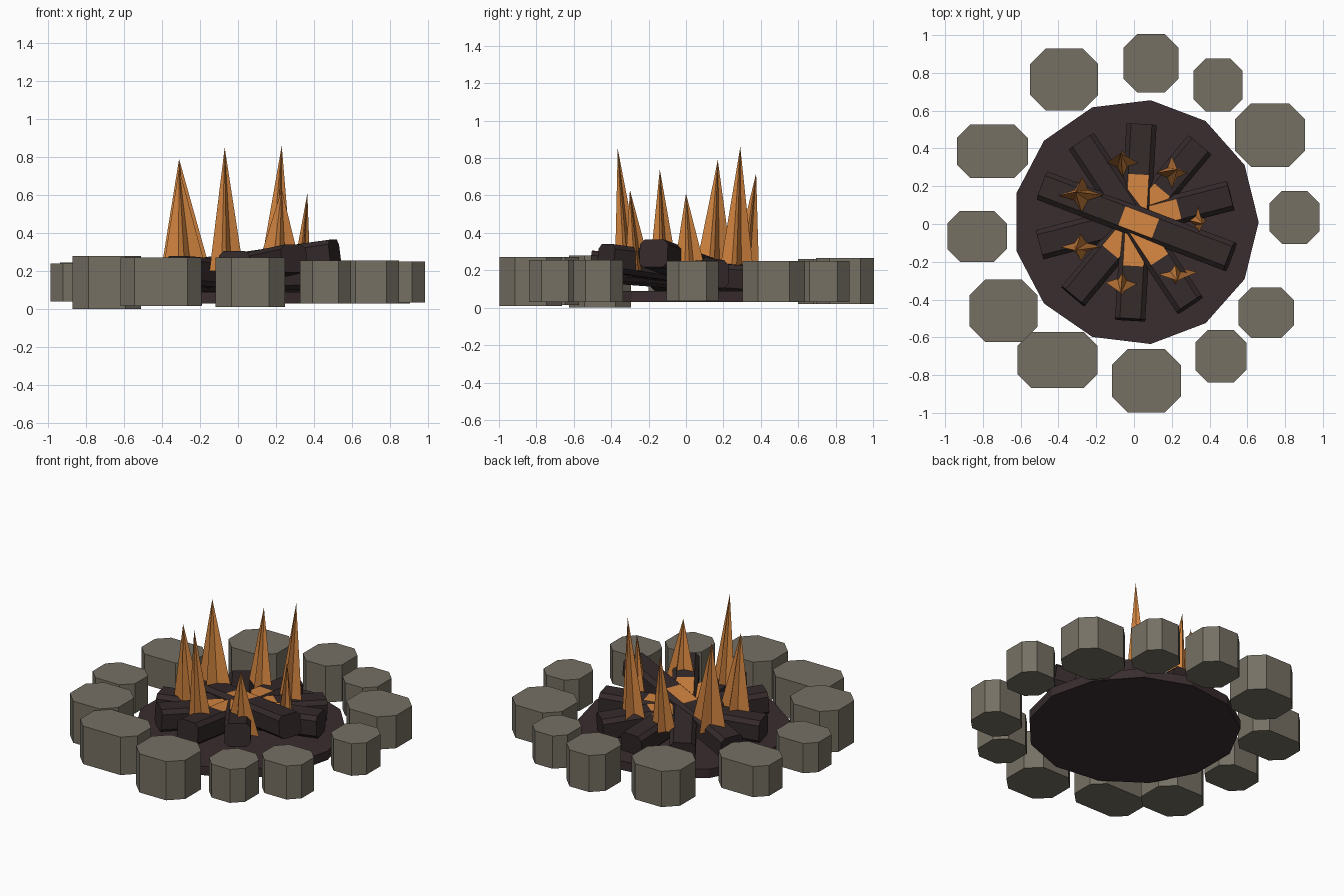
import bpy
import bmesh
from math import sin, cos, pi
from mathutils import Vector

cube = bpy.data.objects.get("Cube")
if cube:
    bpy.data.objects.remove(cube, do_unlink=True)


def material(name, r, g, b):
    mat = bpy.data.materials.new(name)
    mat.use_nodes = True
    mat.diffuse_color = (r, g, b, 1)
    mat.node_tree.nodes["Principled BSDF"].inputs["Base Color"].default_value = (r, g, b, 1)
    return mat


STONE = material("grey_stone", 0.18, 0.163, 0.127)
ASH = material("dark_ash", 0.042, 0.026, 0.028)
WOOD = material("charred_wood", 0.034, 0.022, 0.023)
FIRE = material("orange_fire", 0.64, 0.23, 0.05)


def finish(name, bm, *mats):
    bmesh.ops.recalc_face_normals(bm, faces=bm.faces)
    mesh = bpy.data.meshes.new(name)
    bm.to_mesh(mesh)
    bm.free()
    for mat in mats:
        mesh.materials.append(mat)
    obj = bpy.data.objects.new(name, mesh)
    bpy.context.collection.objects.link(obj)
    return obj


def loft(bm, rings):
    """Skin equal rings of points, cap both ends, return side faces by segment."""
    rows = [[bm.verts.new(p) for p in ring] for ring in rings]
    n = len(rows[0])
    sides = [[bm.faces.new((a[i], a[(i + 1) % n], b[(i + 1) % n], b[i])) for i in range(n)]
             for a, b in zip(rows, rows[1:])]
    bm.faces.new(rows[0])
    bm.faces.new(rows[-1])
    return sides


def octagon(w, h, cut):
    """Rectangle with cut corners; its first edge is the middle of the top."""
    a, b = w / 2, h / 2
    return [(cut - a, b), (a - cut, b), (a, b - cut), (a, cut - b),
            (a - cut, -b), (cut - a, -b), (-a, cut - b), (-a, b - cut)]


# Ash bed
bm = bmesh.new()
disc = [(0.01 + 0.65 * cos(2 * pi * i / 13), 0.01 + 0.65 * sin(2 * pi * i / 13)) for i in range(13)]
loft(bm, [[(x, y, z) for x, y in disc] for z in (0.03, 0.09)])
finish("ash_bed", bm, ASH)

# Ring of stones: centre x, y, width, depth, bottom, top
stones = [
    (-0.37, 0.765, 0.36, 0.33, 0.02, 0.26),
    (0.09, 0.85, 0.29, 0.31, 0.02, 0.265),
    (0.445, 0.735, 0.26, 0.28, 0.03, 0.25),
    (0.72, 0.47, 0.37, 0.335, 0.03, 0.25),
    (0.85, 0.035, 0.265, 0.28, 0.035, 0.25),
    (0.70, -0.47, 0.295, 0.265, 0.03, 0.255),
    (0.46, -0.70, 0.27, 0.28, 0.03, 0.255),
    (0.065, -0.83, 0.365, 0.335, 0.01, 0.27),
    (-0.405, -0.72, 0.425, 0.295, 0.015, 0.27),
    (-0.69, -0.46, 0.36, 0.33, 0.0, 0.28),
    (-0.83, -0.065, 0.315, 0.27, 0.04, 0.24),
    (-0.75, 0.385, 0.375, 0.285, 0.04, 0.245),
]
for i, (x, y, w, d, low, high) in enumerate(stones, 1):
    bm = bmesh.new()
    outline = octagon(w, d, 0.25 * min(w, d))
    loft(bm, [[(x + u, y + v, z) for u, v in outline] for z in (low, high)])
    finish(f"stone_{i}", bm, STONE)

# Crossed logs: raised end x, y, top; low end x, y, top; glowing stretch
logs = [
    (0.50, -0.17, 0.365, -0.49, 0.205, 0.225, 0.39, 0.57),
    (-0.02, -0.50, 0.305, 0.04, 0.53, 0.22, 0.27, 0.74),
    (-0.32, -0.38, 0.28, 0.35, 0.42, 0.22, 0.29, 0.70),
    (0.51, 0.15, 0.255, -0.50, -0.11, 0.235, 0.27, 0.48),
    (0.29, -0.42, 0.34, -0.28, 0.44, 0.215, 0.27, 0.48),
]
for i, (ax, ay, az, bx, by, bz, g0, g1) in enumerate(logs, 1):
    start, end = Vector((ax, ay, az)), Vector((bx, by, bz))
    along = (end - start).normalized()
    side = along.cross(Vector((0, 0, 1))).normalized()
    up = side.cross(along)
    bm = bmesh.new()
    profile = octagon(0.16, 0.15, 0.025)
    rings = [[start.lerp(end, t) + side * u + up * (v - 0.075) for u, v in profile]
             for t in (0, g0, g1, 1)]
    segments = loft(bm, rings)
    segments[1][0].material_index = 1
    finish(f"log_{i}", bm, WOOD, FIRE)

# Flames: base x, y, half width, half depth, then tip x, y, z
flames = [
    (-0.275, 0.15, 0.13, 0.10, -0.31, 0.17, 0.79),
    (-0.06, 0.32, 0.09, 0.07, -0.07, 0.375, 0.72),
    (0.20, 0.27, 0.085, 0.09, 0.23, 0.29, 0.86),
    (0.335, 0.02, 0.045, 0.085, 0.365, 0.0, 0.61),
    (0.215, -0.255, 0.12, 0.07, 0.23, -0.30, 0.63),
    (-0.06, -0.31, 0.09, 0.07, -0.07, -0.365, 0.85),
    (-0.28, -0.12, 0.115, 0.075, -0.31, -0.14, 0.74),
]
for i, (x, y, rx, ry, tx, ty, tz) in enumerate(flames, 1):
    bm = bmesh.new()
    star = []
    for k in range(8):
        r = 0.42 if k % 2 else 1
        star.append(bm.verts.new((x + rx * r * cos(k * pi / 4), y + ry * r * sin(k * pi / 4), 0.2)))
    tip = bm.verts.new((tx, ty, tz))
    for k in range(8):
        bm.faces.new((star[k], star[(k + 1) % 8], tip))
    bm.faces.new(star)
    finish(f"flame_{i}", bm, FIRE)
